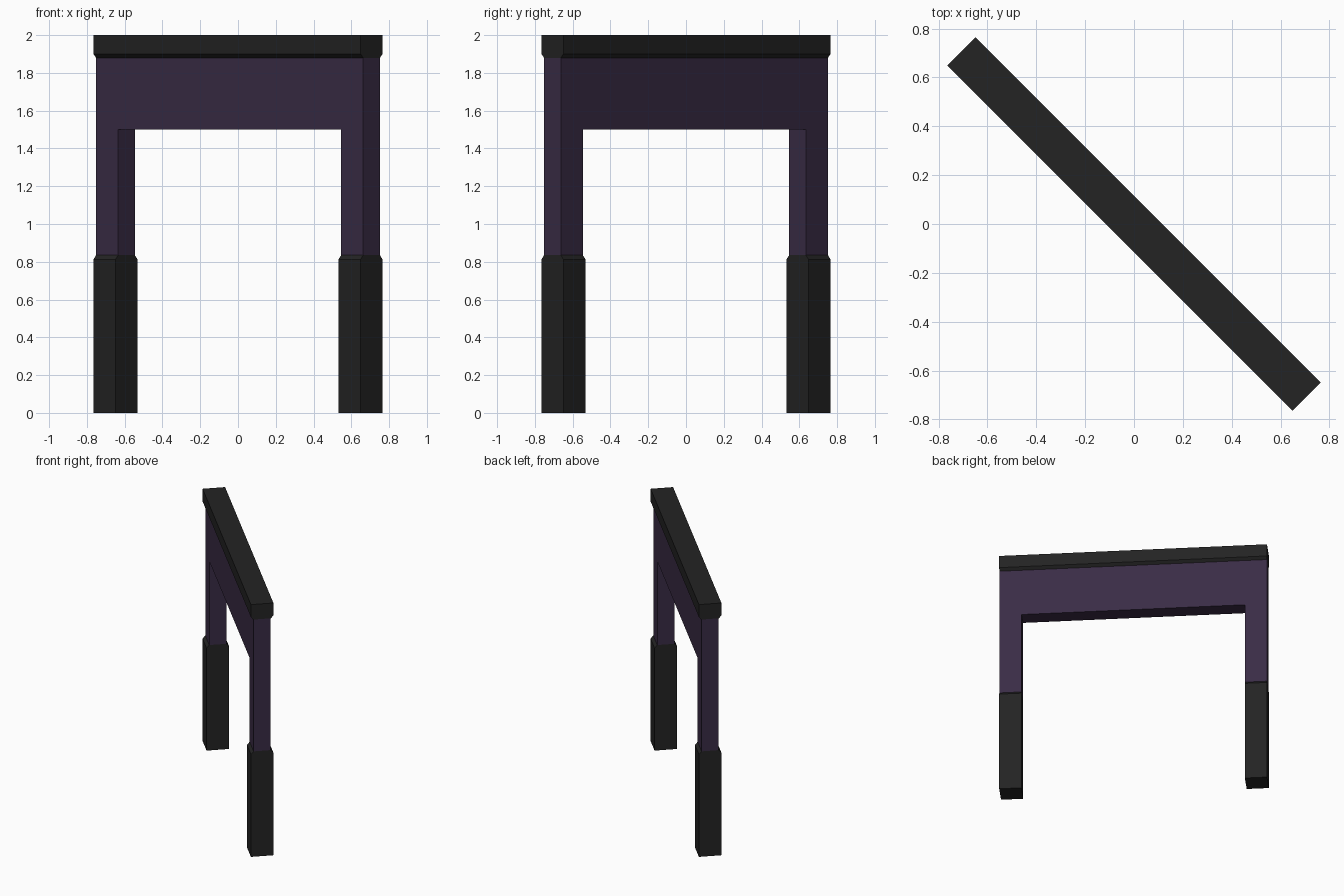
import bpy, bmesh, math
from mathutils import Vector, Matrix

if "Cube" in bpy.data.objects:
    bpy.data.objects.remove(bpy.data.objects["Cube"])

ROT = Matrix.Rotation(math.radians(-45), 4, 'Z')  # whole gate stands diagonally


def material(name, rgb):
    m = bpy.data.materials.new(name)
    m.diffuse_color = (*rgb, 1)
    m.use_nodes = True
    m.node_tree.nodes["Principled BSDF"].inputs["Base Color"].default_value = m.diffuse_color
    return m


def prism(name, profile, start, end, axis, mat):
    """Extrude a closed (horizontal, z) profile along local 'x' or 'y'."""
    def place(a, z, d):
        return (d, a, z) if axis == 'x' else (a, d, z)
    bm = bmesh.new()
    face = bm.faces.new([bm.verts.new(place(a, z, start)) for a, z in profile])
    ext = bmesh.ops.extrude_face_region(bm, geom=[face])
    verts = [g for g in ext['geom'] if isinstance(g, bmesh.types.BMVert)]
    bmesh.ops.translate(bm, verts=verts, vec=Vector(place(0, 0, end - start)))
    bmesh.ops.recalc_face_normals(bm, faces=bm.faces)
    bm.transform(ROT)
    mesh = bpy.data.meshes.new(name)
    bm.to_mesh(mesh)
    bm.free()
    mesh.materials.append(mat)
    obj = bpy.data.objects.new(name, mesh)
    bpy.context.collection.objects.link(obj)
    return obj


purple = material("dark_purple", (0.042, 0.025, 0.06))
black = material("black", (0.017, 0.017, 0.017))

L, INNER = 1.0, 0.835      # half length, inner side of the legs
T, W = 0.0625, 0.082       # half thickness of frame and of trim
SHOE, BEAM, CAP = 0.835, 1.5, 1.88

# Arch frame: two posts and a deep beam
prism("arch_frame", [(-L, SHOE), (-L, CAP), (L, CAP), (L, SHOE), (INNER, SHOE),
                     (INNER, BEAM), (-INNER, BEAM), (-INNER, SHOE)], -T, T, 'y', purple)

# Top cap with chamfered lower edges
prism("top_cap", [(-W, 2), (-W, CAP + 0.02), (-T, CAP), (T, CAP), (W, CAP + 0.02), (W, 2)],
      -L, L, 'x', black)

# Leg sleeves with chamfered upper edges
for side, s in (("left", -1), ("right", 1)):
    prism(side + "_leg_sleeve", [(-W, 0), (-W, SHOE - 0.022), (-T, SHOE), (T, SHOE),
                                 (W, SHOE - 0.022), (W, 0)], s * INNER, s * L, 'x', black)
